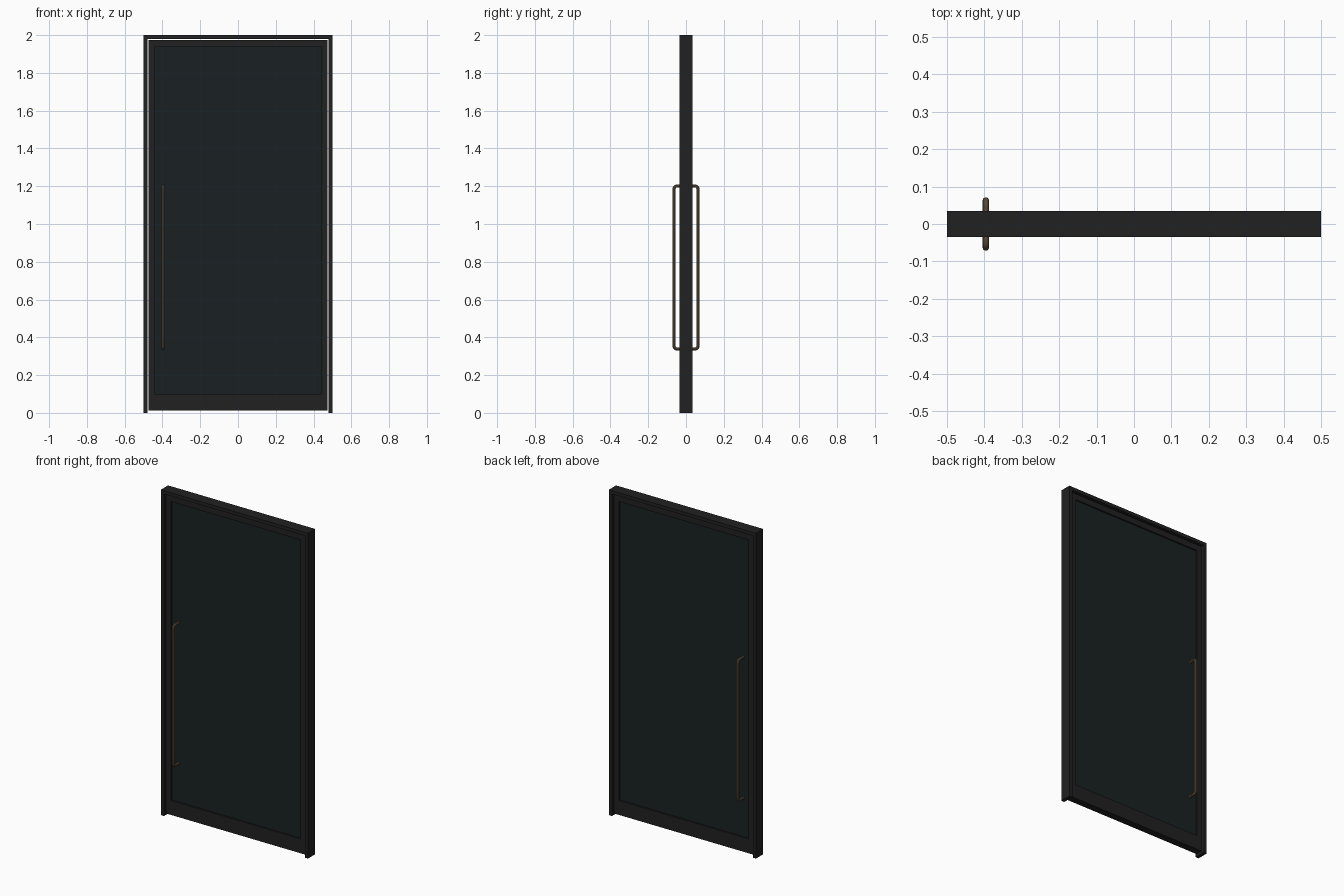
import bpy, bmesh
from mathutils import Vector

if "Cube" in bpy.data.objects:
    bpy.data.objects.remove(bpy.data.objects["Cube"])


def material(name, rgb):
    m = bpy.data.materials.new(name)
    m.diffuse_color = (*rgb, 1)
    m.use_nodes = True
    m.node_tree.nodes["Principled BSDF"].inputs["Base Color"].default_value = m.diffuse_color
    return m


BLACK = material("black_metal", (0.015, 0.015, 0.016))
GLASS = material("dark_glass", (0.010, 0.015, 0.016))
BRONZE = material("bronze", (0.17, 0.115, 0.07))


def panel(name, faces, depth, mat):
    """Extrude flat faces, given as (x, z) outlines, to a slab centred on y = 0."""
    bm = bmesh.new()
    for outline in faces:
        bm.faces.new([bm.verts.new((x, -depth / 2, z)) for x, z in outline])
    bmesh.ops.remove_doubles(bm, verts=bm.verts, dist=1e-5)
    ext = bmesh.ops.extrude_face_region(bm, geom=bm.faces[:])
    new = [g for g in ext["geom"] if isinstance(g, bmesh.types.BMVert)]
    bmesh.ops.translate(bm, verts=new, vec=(0, depth, 0))
    bmesh.ops.recalc_face_normals(bm, faces=bm.faces)
    me = bpy.data.meshes.new(name)
    bm.to_mesh(me)
    bm.free()
    me.materials.append(mat)
    ob = bpy.data.objects.new(name, me)
    bpy.context.collection.objects.link(ob)
    return ob


def rect(w, z0, z1):
    return [(-w, z0), (w, z0), (w, z1), (-w, z1)]


# Fixed surround: two jambs and a head with mitred corners, open at the floor
outer, inner = rect(0.5, 0, 2), rect(0.479, 0, 1.979)
panel("door_frame",
      [[outer[i], outer[i + 1], inner[i + 1], inner[i]] for i in (1, 2)]
      + [[outer[3], outer[0], inner[0], inner[3]]], 0.07, BLACK)

# Door leaf: stiles and rails with a deeper bottom rail
outer, inner = rect(0.474, 0.012, 1.974), rect(0.442, 0.10, 1.938)
panel("leaf_frame",
      [[outer[i], outer[(i + 1) % 4], inner[(i + 1) % 4], inner[i]] for i in range(4)],
      0.044, BLACK)

# Glass pane
panel("glass_pane", [rect(0.442, 0.10, 1.938)], 0.024, GLASS)


def pull_handle(name, side):
    """Round bar with rounded corners, swept along a curve."""
    x, y0, y1, z0, z1, r = -0.396, 0.010, 0.063, 0.338, 1.202, 0.016
    cu = bpy.data.curves.new(name, "CURVE")
    cu.dimensions = "3D"
    cu.bevel_depth = 0.0085
    cu.bevel_resolution = 3
    cu.resolution_u = 6
    cu.use_fill_caps = True
    k = r * 0.55
    # (y, z, tangent y, tangent z)
    path = [(y0, z0, 1, 0), (y1 - r, z0, 1, 0), (y1, z0 + r, 0, 1),
            (y1, z1 - r, 0, 1), (y1 - r, z1, -1, 0), (y0, z1, -1, 0)]
    sp = cu.splines.new("BEZIER")
    sp.bezier_points.add(len(path) - 1)
    for p, (y, z, ty, tz) in zip(sp.bezier_points, path):
        p.handle_left_type = p.handle_right_type = "FREE"
        co, t = Vector((x, side * y, z)), Vector((0, side * ty, tz)) * k
        p.co, p.handle_left, p.handle_right = co, co - t, co + t
    tmp = bpy.data.objects.new(name + "_curve", cu)
    bpy.context.collection.objects.link(tmp)
    bpy.context.view_layer.update()
    me = bpy.data.meshes.new_from_object(
        tmp.evaluated_get(bpy.context.evaluated_depsgraph_get()))
    bpy.data.objects.remove(tmp)
    me.materials.clear()
    me.materials.append(BRONZE)
    ob = bpy.data.objects.new(name, me)
    bpy.context.collection.objects.link(ob)
    bpy.ops.object.select_all(action="DESELECT")
    ob.select_set(True)
    bpy.context.view_layer.objects.active = ob
    bpy.ops.object.shade_smooth_by_angle()


# Pull handles on both faces
pull_handle("front_handle", -1)
pull_handle("back_handle", 1)
